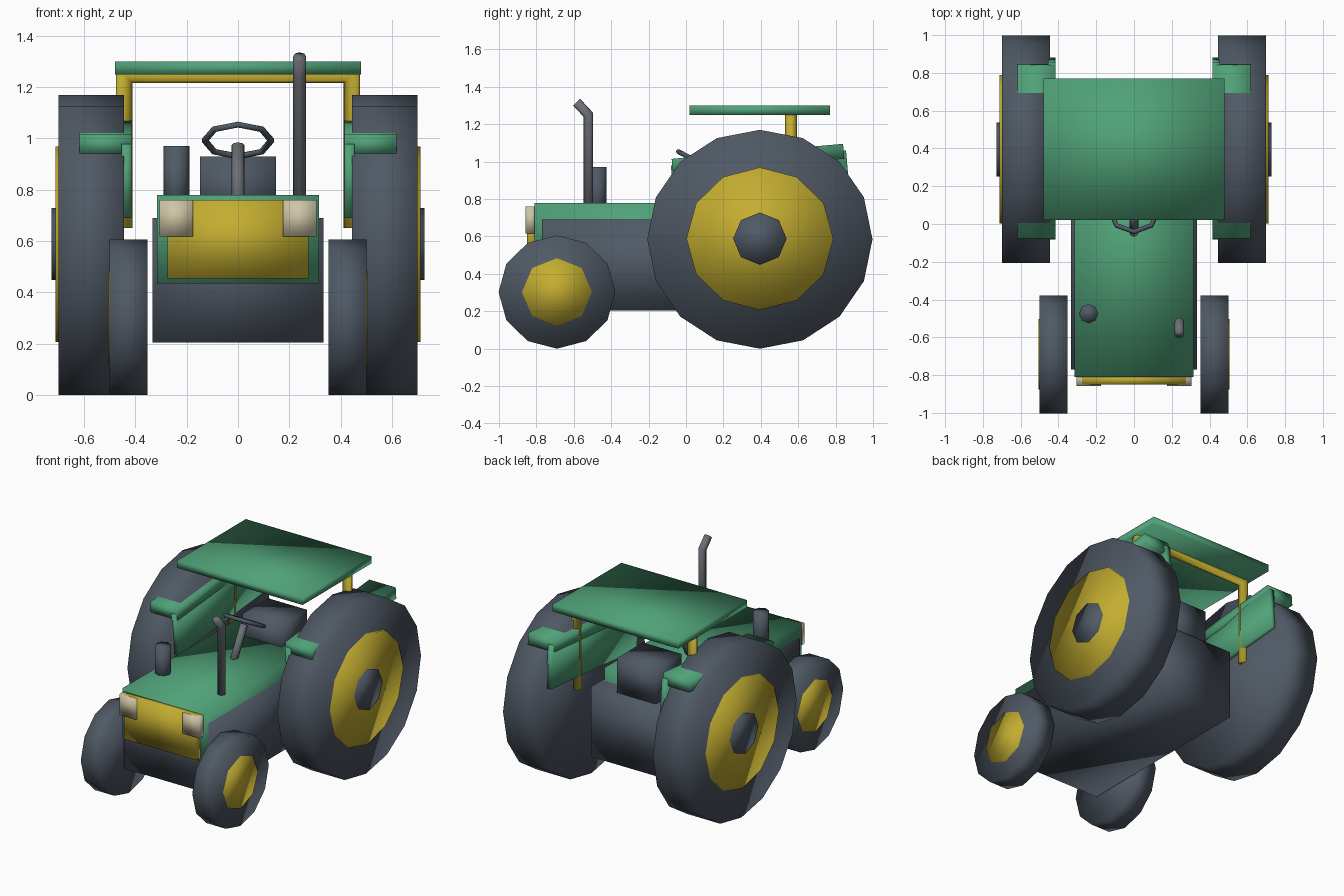
import bpy, bmesh
from math import radians, atan2
from mathutils import Matrix, Vector

if "Cube" in bpy.data.objects:
    bpy.data.objects.remove(bpy.data.objects["Cube"])


def material(name, rgb):
    m = bpy.data.materials.new(name)
    m.diffuse_color = (*rgb, 1)
    m.use_nodes = True
    m.node_tree.nodes["Principled BSDF"].inputs["Base Color"].default_value = m.diffuse_color
    return m


GREEN = material("green_paint", (0.08, 0.36, 0.19))
YELLOW = material("yellow_paint", (0.55, 0.42, 0.03))
DARK = material("dark_rubber", (0.08, 0.10, 0.13))
STEEL = material("steel", (0.15, 0.16, 0.18))
CREAM = material("lamp_glass", (0.62, 0.56, 0.38))


def finish(name, bm, mat, mirror=False):
    """Turn a bmesh into a smooth-shaded object, optionally mirrored across x."""
    bmesh.ops.recalc_face_normals(bm, faces=bm.faces)
    for f in bm.faces:
        f.smooth = True
    me = bpy.data.meshes.new(name)
    bm.to_mesh(me)
    bm.free()
    me.materials.append(mat)
    ob = bpy.data.objects.new(name, me)
    bpy.context.collection.objects.link(ob)
    if mirror:
        mod = ob.modifiers.new("mirror", 'MIRROR')
        mod.use_mirror_merge = False
    return ob


def box(name, x, y, z, mat, mirror=False, tilt=0):
    """Box from (min, max) ranges, tilted about x around its centre."""
    c = Vector([(r[0] + r[1]) / 2 for r in (x, y, z)])
    size = [r[1] - r[0] for r in (x, y, z)]
    bm = bmesh.new()
    m = Matrix.Translation(c) @ Matrix.Rotation(radians(tilt), 4, 'X') @ Matrix.Diagonal((*size, 1))
    bmesh.ops.create_cube(bm, size=1, matrix=m)
    return finish(name, bm, mat, mirror)


def disc(name, x, y, z, ry, rz, sides, mat):
    """Wheel disc with its axle along x, mirrored to the other side."""
    bm = bmesh.new()
    m = (Matrix.Translation(((x[0] + x[1]) / 2, y, z))
         @ Matrix.Diagonal((x[1] - x[0], ry, rz, 1))
         @ Matrix.Rotation(radians(90), 4, 'Y'))
    bmesh.ops.create_cone(bm, cap_ends=True, segments=sides, radius1=1, radius2=1, depth=1, matrix=m)
    return finish(name, bm, mat, True)


def tube(name, points, r, mat, sides=8):
    """Round tube with mitred corners along a path."""
    pts = [Vector(p) for p in points]
    bm = bmesh.new()
    d0 = (pts[1] - pts[0]).normalized()
    rot = d0.to_track_quat('Z', 'Y').to_matrix().to_4x4()
    ring = bmesh.ops.create_circle(bm, cap_ends=False, segments=sides, radius=r,
                                   matrix=Matrix.Translation(pts[0]) @ rot)['verts']
    first = ring
    for i in range(1, len(pts)):
        d = (pts[i] - pts[i - 1]).normalized()
        n = d if i == len(pts) - 1 else (d + (pts[i + 1] - pts[i]).normalized())
        # slide the ring along the segment onto the mitre plane
        new = [bm.verts.new(v.co + d * ((pts[i] - v.co).dot(n) / d.dot(n))) for v in ring]
        for k in range(sides):
            j = (k + 1) % sides
            bm.faces.new((ring[k], ring[j], new[j], new[k]))
        ring = new
    bm.faces.new(first)
    bm.faces.new(ring)
    return finish(name, bm, mat)


# Wheels
disc("rear_tyres", (0.445, 0.70), 0.395, 0.585, 0.602, 0.585, 16, DARK)
disc("rear_rims", (0.47, 0.712), 0.395, 0.588, 0.393, 0.381, 12, YELLOW)
disc("rear_hub_caps", (0.50, 0.727), 0.395, 0.588, 0.143, 0.14, 8, DARK)
disc("front_tyres", (0.352, 0.50), -0.69, 0.303, 0.312, 0.303, 12, DARK)
disc("front_rims", (0.37, 0.505), -0.69, 0.303, 0.187, 0.181, 8, YELLOW)

# Body
box("chassis", (-0.333, 0.333), (-0.77, 0.56), (0.205, 0.69), DARK)
box("hood", (-0.315, 0.315), (-0.81, 0.44), (0.435, 0.78), GREEN)
box("grille", (-0.275, 0.275), (-0.85, -0.80), (0.455, 0.76), YELLOW)
box("headlamps", (0.175, 0.305), (-0.857, -0.80), (0.617, 0.76), CREAM, True)
box("seat", (-0.148, 0.148), (0.26, 0.54), (0.685, 0.93), DARK)

# Fenders: tilted slab over the tyre plus inner side panel
box("fender_tops", (0.415, 0.617), (-0.075, 0.845), (0.975, 1.055), GREEN, True, 5)
box("fender_panels", (0.415, 0.455), (-0.07, 0.87), (0.73, 1.02), GREEN, True, 5)

# Canopy and its frame
box("canopy", (-0.48, 0.48), (0.02, 0.77), (1.25, 1.30), GREEN)
tube("canopy_frame", [(-0.444, 0.562, 0.65), (-0.444, 0.562, 1.248),
                      (0.444, 0.562, 1.248), (0.444, 0.562, 0.65)], 0.032, YELLOW)

# Exhaust and air cleaner
tube("exhaust_stack", [(0.24, -0.522, 0.70), (0.24, -0.522, 1.25), (0.24, -0.585, 1.318)], 0.026, STEEL)
tube("air_cleaner", [(-0.24, -0.475, 0.70), (-0.24, -0.475, 0.97)], 0.051, DARK)

# Steering column and octagonal wheel
base, top = Vector((0, -0.06, 0.74)), Vector((0, 0.073, 0.985))
tube("steering_column", [base, top - (top - base) * 0.05], 0.025, STEEL)
axis = top - base
m = Matrix.Translation((0, 0.073, 0.992)) @ Matrix.Rotation(-atan2(axis.y, axis.z), 4, 'X')
bm = bmesh.new()
rings = []
for i in range(8):
    place = m @ Matrix.Rotation(radians(45 * i), 4, 'Z') @ Matrix.Translation((0.13, 0, 0))
    rings.append(bmesh.ops.create_circle(
        bm, segments=6, radius=0.013, matrix=place @ Matrix.Rotation(radians(90), 4, 'X'))['verts'])
for i in range(8):
    a, b = rings[i], rings[(i + 1) % 8]
    for k in range(6):
        j = (k + 1) % 6
        bm.faces.new((a[k], a[j], b[j], b[k]))
finish("steering_wheel", bm, DARK)
